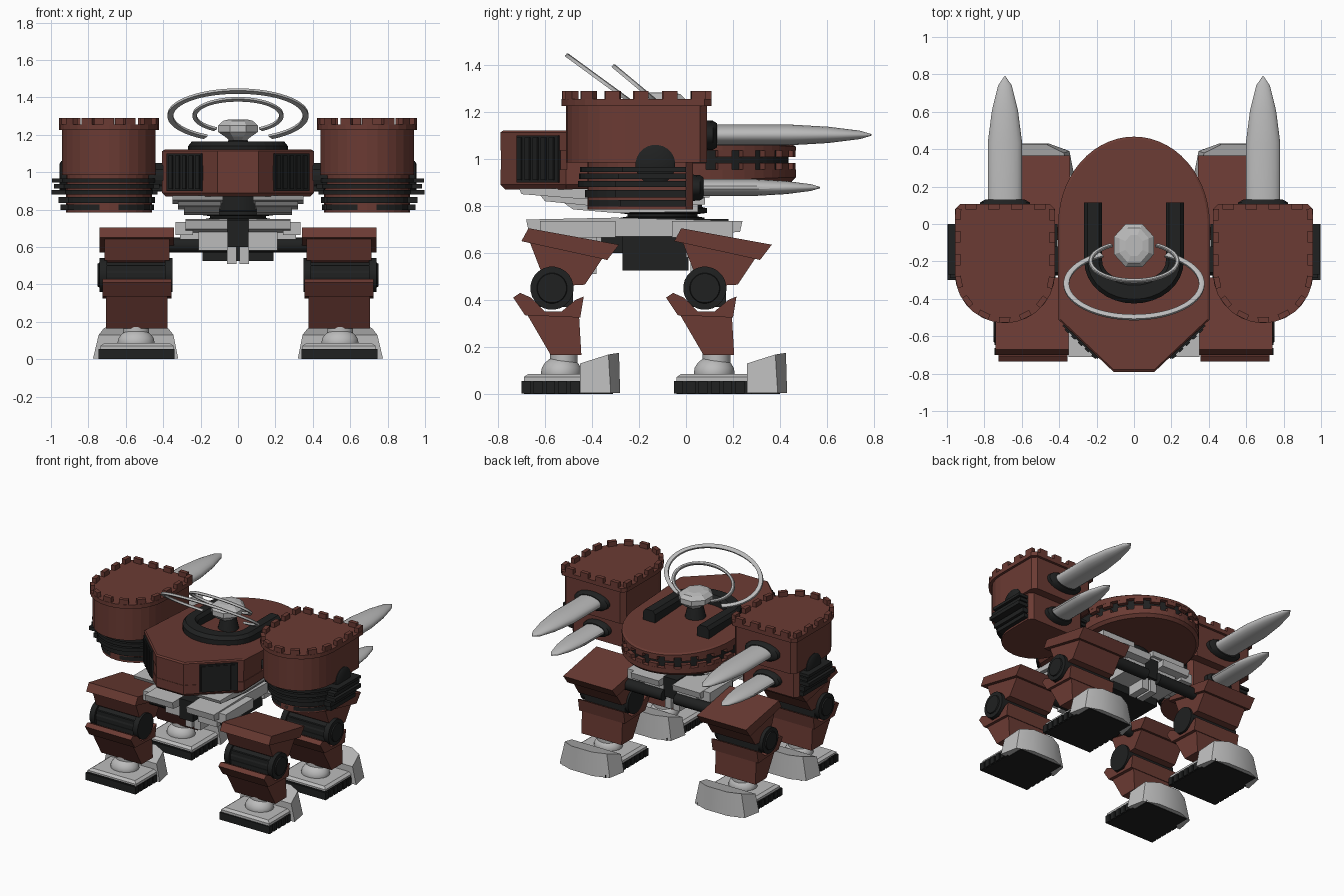
import bpy, bmesh, math
from mathutils import Vector as V

if "Cube" in bpy.data.objects:
    bpy.data.objects.remove(bpy.data.objects["Cube"])

def material(name, rgb):
    m = bpy.data.materials.new(name)
    m.diffuse_color = (*rgb, 1)
    m.use_nodes = True
    m.node_tree.nodes["Principled BSDF"].inputs["Base Color"].default_value = m.diffuse_color
    return m

BROWN = material("red brown", (0.145, 0.043, 0.033))
DARK = material("near black", (0.014, 0.015, 0.015))
SILVER = material("silver grey", (0.5, 0.5, 0.5))

def build(name, mat, lofts, mirror=True, smooth=False):
    """Each loft is a list of point rings, skinned and capped; mirrored across x."""
    bm = bmesh.new()
    for rings in lofts:
        vs = [[bm.verts.new(p) for p in r] for r in rings]
        n = len(vs[0])
        for a, b in zip(vs, vs[1:]):
            for i in range(n):
                bm.faces.new((a[i], a[(i + 1) % n], b[(i + 1) % n], b[i]))
        bm.faces.new(vs[0][::-1])
        bm.faces.new(vs[-1])
    bmesh.ops.recalc_face_normals(bm, faces=bm.faces)
    me = bpy.data.meshes.new(name)
    bm.to_mesh(me)
    bm.free()
    me.materials.append(mat)
    if smooth:
        me.polygons.foreach_set("use_smooth", [True] * len(me.polygons))
        me.set_sharp_from_angle(angle=math.radians(35))
    ob = bpy.data.objects.new(name, me)
    bpy.context.collection.objects.link(ob)
    if mirror:
        ob.modifiers.new("Mirror", "MIRROR")

def prism(pts, z0, z1):                      # plan outline, extruded upward
    return [[(x, y, z) for x, y in pts] for z in (z0, z1)]

def side(pts, x0, x1, dy=0):                 # side outline (y, z), extruded across
    return [[(x, y + dy, z) for y, z in pts] for x in (x0, x1)]

def box(x0, x1, y0, y1, z0, z1):
    return prism([(x0, y0), (x1, y0), (x1, y1), (x0, y1)], z0, z1)

def turned(c, axis, prof, n=20):             # (offset, radius1, radius2) along an axis
    rings = []
    for t, r1, r2 in prof:
        ring = []
        for i in range(n):
            a = 2 * math.pi * (i + .5) / n
            u, w = r1 * math.cos(a), r2 * math.sin(a)
            d = {"x": (t, u, w), "y": (u, t, w), "z": (u, w, t)}[axis]
            ring.append(V(c) + V(d))
        rings.append(ring)
    return rings

def ball(c, rx, ry, rz, n=20, m=10):
    return turned(c, "z", [(-rz * math.cos(math.pi * (k + .1) / (m + .2)),
                            rx * math.sin(math.pi * (k + .1) / (m + .2)),
                            ry * math.sin(math.pi * (k + .1) / (m + .2))) for k in range(m + 1)], n)

def teeth(path, n, z0, z1, fill=0.5, depth=0.03, closed=True):
    """Battlement blocks spaced evenly along an outline that runs counter-clockwise."""
    pts = [V(p) for p in path] + ([V(path[0])] if closed else [])
    total = sum((b - a).length for a, b in zip(pts, pts[1:]))
    def at(s):
        for a, b in zip(pts, pts[1:]):
            d = (b - a).length
            if s <= d:
                return a.lerp(b, s / d)
            s -= d
        return pts[-1]
    out = []
    for i in range(n):
        p, q = at(total * (i + .2) / n), at(total * (i + .2 + fill) / n)
        inward = V((p.y - q.y, q.x - p.x)).normalized() * depth
        out.append(prism([p, q, q + inward, p + inward], z0, z1))
    return out

# ---- main hull: faceted nose, rounded tail ----
def hull(o=0.0):
    arc = [((.405 - o) * math.cos(math.pi * i / 28), (.467 - o) * math.sin(math.pi * i / 28)) for i in range(29)]
    return [(-.405 + o, -.51), (-.11, -.79 + o), (.11, -.79 + o), (.405 - o, -.51)] + arc

def top_z(y):
    return 1.12 - .06 * min(1, max(0, (y + .35) / .8))

def bottom_z(y):
    return .87 + .03 * min(1, max(0, (y + .4) / .8))

build("hull_lower", BROWN, [[[(x, y, bottom_z(y)) for x, y in hull(.02)],
                             [(x, y, bottom_z(y) + .02) for x, y in hull()],
                             [(x, y, .955) for x, y in hull()]]], False)
build("hull_upper", BROWN, [[[(x, y, 1.035) for x, y in hull()],
                             [(x, y, top_z(y) - .008) for x, y in hull()],
                             [(x, y, top_z(y)) for x, y in hull(.012)]]], False)
build("hull_core", DARK, [prism(hull(.03), .94, 1.045)], False)
build("hull_nose_band", BROWN, [prism([(-.402, -.3)] + [(x * .99, y + .003) for x, y in hull()[:4]] + [(.402, -.3)], .95, 1.04)], False)
tail = hull()[4:]
build("hull_battlements", BROWN, teeth(tail, 12, .945, .982, .55, .03, False)
      + teeth(tail, 12, 1.008, 1.04, .55, .03, False), False)

# ---- nose vents on the slanted faces ----
def on_nose(t, out):
    return V((.11 + .295 * t + .69 * out, -.79 + .28 * t - .73 * out))

def vent(t0, t1, out, z0, z1):
    return prism([on_nose(t0, -.02), on_nose(t1, -.02), on_nose(t1, out), on_nose(t0, out)], z0, z1)

build("nose_vents", DARK, [vent(.27, .9, .01, .9, 1.1)]
      + [vent(.29 + .122 * i, .36 + .122 * i, .018, .91, 1.09) for i in range(5)])

# ---- U-shaped rail on the deck ----
path = [(-.218, .115, -1, 0), (-.218, -.2, -1, 0)]
path += [(-.218 * math.cos(a), -.2 - .165 * math.sin(a), -math.cos(a), -1.25 * math.sin(a))
         for a in [math.pi * i / 16 for i in range(1, 16)]]
path += [(.218, -.2, 1, 0), (.218, .115, 1, 0)]
build("deck_rail", DARK, [[[(x + nx * w, y + ny * w, z) for w, z in
      ((-.048, 1.05), (.048, 1.05), (.048, 1.14), (.03, 1.163), (-.03, 1.163), (-.048, 1.14))]
      for x, y, nx, ny in path]], False)

# ---- sensor head and open antenna rings ----
build("sensor_neck", DARK, [turned((0, -.11, 1.09), "z", [(0, .07, .07), (.07, .055, .055), (.09, .05, .05)])], False, True)
build("sensor_head", SILVER, [turned((0, -.115, 1.17), "z", [(0, .05, .07), (.02, .075, .1), (.045, .115, .125),
      (.08, .115, .125), (.105, .085, .1), (.113, .05, .06)], 8)], False)

def ring(cy, cz, rx, ry, rz, gap, r):
    sections = []
    for i in range(49):
        a = gap + (2 * math.pi - 2 * gap) * i / 48      # gap sits at the low rear side
        c = V((rx * math.sin(a), ry * math.cos(a), -rz * math.cos(a)))
        out = c.normalized()
        nrm = V((0, rz, ry)).normalized()
        sections.append([V((0, cy, cz)) + c + out * u * r + nrm * w * .009
                         for u, w in ((1, .6), (.6, 1), (-.6, 1), (-1, .6), (-1, -1), (1, -1))])
    return sections

build("antenna_rings", SILVER, [ring(-.32, 1.305, .362, .178, .13, .5, .015),
                                ring(-.2, 1.305, .232, .103, .086, .55, .011)], False, True)

# ---- side towers ----
def tower(hw, yf, yb, cx=.69):
    arc = [(cx - hw * math.cos(math.pi * i / 14), yf + hw - hw * math.sin(math.pi * i / 14)) for i in range(15)]
    return arc + [(cx + hw, yb - .03), (cx + hw - .03, yb), (cx - hw + .03, yb), (cx - hw, yb - .03)]

build("tower_body", BROWN, [prism(tower(.25, -.51, .09), .985, 1.24)])
build("tower_rim", BROWN, [prism(tower(.268, -.53, .108), 1.225, 1.254)])
build("tower_battlements", BROWN, teeth(tower(.268, -.53, .108), 17, 1.25, 1.289))
build("tower_base", BROWN, [prism(tower(.23, -.42, .03), .785, 1.0)])
build("tower_shock_slabs", DARK, [prism(tower(h, yf, 0), z0, z1) for h, yf, z0, z1 in
      ((.262, -.45, .945, .965), (.258, -.455, .914, .937), (.252, -.46, .88, .906), (.245, -.43, .835, .868), (.24, -.42, .798, .826))])
build("tower_side_pads", DARK, [box(x0, x1, y0, 0, z0, z1) for x0, x1, y0, z0, z1 in
      ((.41, .995, -.27, .945, .965), (.42, .985, -.29, .914, .937), (.43, .998, -.3, .88, .906), (.46, .96, -.3, .835, .868), (.46, .95, -.28, .798, .826))])
build("tower_side_hub", DARK, [turned((.85, -.13, .975), "x", [(0, .085, .085), (.095, .085, .085), (.105, .07, .07)], 24)], smooth=True)
build("tower_axle", DARK, [turned((.3, -.2, .97), "x", [(0, .075, .075), (.2, .075, .075)]),
                           box(.38, .46, -.26, -.12, .9, 1.05)])

# ---- spike cannons pointing to the rear ----
def spike(y0, y1, z, rx, rz):
    L = y1 - y0
    return turned((.69, y0, z), "y", [(0, rx, rz), (.5 * L, rx, rz), (.74 * L, rx * .76, rz * .78),
                                      (.93 * L, rx * .4, rz * .4), (L, .003, .003)])

build("cannon_spikes", SILVER, [spike(.08, .79, 1.102, .093, .045), spike(.02, .57, .878, .08, .036)], smooth=True)
build("cannon_collars", DARK, [turned((.69, .07, 1.1), "y", [(0, .14, .066), (.045, .135, .062), (.062, .105, .052)]),
                               turned((.69, .01, .877), "y", [(0, .11, .058), (.05, .105, .054), (.065, .085, .044)])], smooth=True)

# ---- waist and pelvis ----
build("under_hull_plates", SILVER, [side([(-.71, .875), (-.7, .85), (-.45, .83), (.1, .835), (.1, .875)], .08, .35),
      side([(-.62, .845), (-.6, .82), (-.4, .8), (.08, .805), (.08, .845)], .09, .32),
      side([(-.53, .82), (-.48, .785), (-.3, .77), (.05, .775), (.05, .82)], .1, .29)])
build("waist_turntable", DARK, [turned((0, -.1, .7), "z", [(0, .18, .18), (.05, .18, .18), (.055, .15, .15), (.065, .15, .15),
      (.07, .19, .19), (.09, .19, .19), (.095, .17, .17), (.19, .17, .17)], 24)], False, True)
build("pelvis_frame", SILVER, [side([(-.68, .742), (-.67, .695), (-.45, .67), (0, .67), (.23, .69), (.24, .735), (0, .742), (-.3, .75)], .055, .28),
      box(.24, .335, -.62, -.3, .665, .735), box(.24, .335, -.06, .2, .665, .735)])
build("pelvis_brackets", SILVER, [b for y in (-.54, .0) for b in
      (box(.055, .21, y, y + .18, .58, .68), box(.1, .31, y + .02, y + .16, .64, .69), box(.008, .06, y + .02, y + .16, .51, .6))])
build("pelvis_core", DARK, [box(-.19, .19, -.27, .01, .525, .68), box(-.055, .055, -.6, .18, .6, .745)], False)
build("hip_axles", DARK, [turned((.05, y, .61), "x", [(0, .04, .04), (.36, .04, .04)], 14) for y in (-.47, .18)], smooth=True)

# ---- four legs: same leg repeated front and rear; rear feet are a little longer ----
for label, dy, ty in (("front", 0, 0), ("rear", .65, .71)):
    def leg(part, mat, lofts, smooth=False):
        build(f"{label}_leg_{part}", mat, lofts, smooth=smooth)
    leg("thigh_cap", BROWN, [side([(-.67, .705), (-.285, .635), (-.335, .57), (-.7, .65)], .342, .74, dy)])
    leg("thigh", BROWN, [side([(-.67, .66), (-.35, .585), (-.43, .465), (-.52, .46), (-.62, .53)], .365, .715, dy)])
    leg("knee_drum", DARK, [turned((.38, -.57 + dy, .45), "x", [(0, .075, .075), (.32, .075, .075)]),
        box(.375, .705, -.64 + dy, -.48 + dy, .37, .5)])
    leg("knee_discs", DARK, [turned((.7, -.57 + dy, .45), "x", [(0, .092, .092), (.04, .092, .092), (.042, .065, .065), (.05, .062, .062)], 24),
        turned((.35, -.57 + dy, .45), "x", [(0, .092, .092), (.04, .092, .092)], 24)], True)
    leg("shin_cap", BROWN, [side([(-.735, .41), (-.705, .43), (-.66, .41), (-.6, .35), (-.53, .35), (-.47, .4), (-.435, .415),
        (-.45, .325), (-.685, .335)], .355, .725, dy)])
    leg("shin", BROWN, [side([(-.68, .345), (-.455, .335), (-.445, .165), (-.575, .165)], .378, .705, dy)])
    leg("ankle", SILVER, [ball((.545, -.53 + dy, .09), .1, .088, .072),
        turned((.545, -.52 + dy, .1), "z", [(0, .07, .06), (.08, .07, .06)])], True)
    leg("foot_plate", SILVER, [[[(x, y, z) for x, y in ((.345 + o, -.69 + o + dy), (.735 - o, -.69 + o + dy), (.735 - o, -.43 + ty), (.345 + o, -.43 + ty))]
        for z, o in ((.055, 0), (.072, 0), (.086, .02))]])
    leg("foot_tread", DARK, [box(.35, .735, -.69 + dy, -.43 + ty, 0, .062), box(.37, .72, -.5 + ty, -.31 + ty, 0, .02)]
        + [box(.34, .745, -.7 + .052 * i + dy, -.662 + .052 * i + dy, .002, .055) for i in range(5 + (ty > 0))])
    leg("toe", SILVER, [[
        [(.32, -.45 + ty, .004), (.775, -.45 + ty, .004), (.75, -.32 + ty, .004), (.64, -.28 + ty, .004),
         (.455, -.28 + ty, .004), (.345, -.32 + ty, .004)],
        [(.345, -.45 + ty, .13), (.745, -.45 + ty, .13), (.715, -.33 + ty, .168), (.63, -.285 + ty, .175),
         (.465, -.285 + ty, .175), (.375, -.33 + ty, .168)]]], True)
